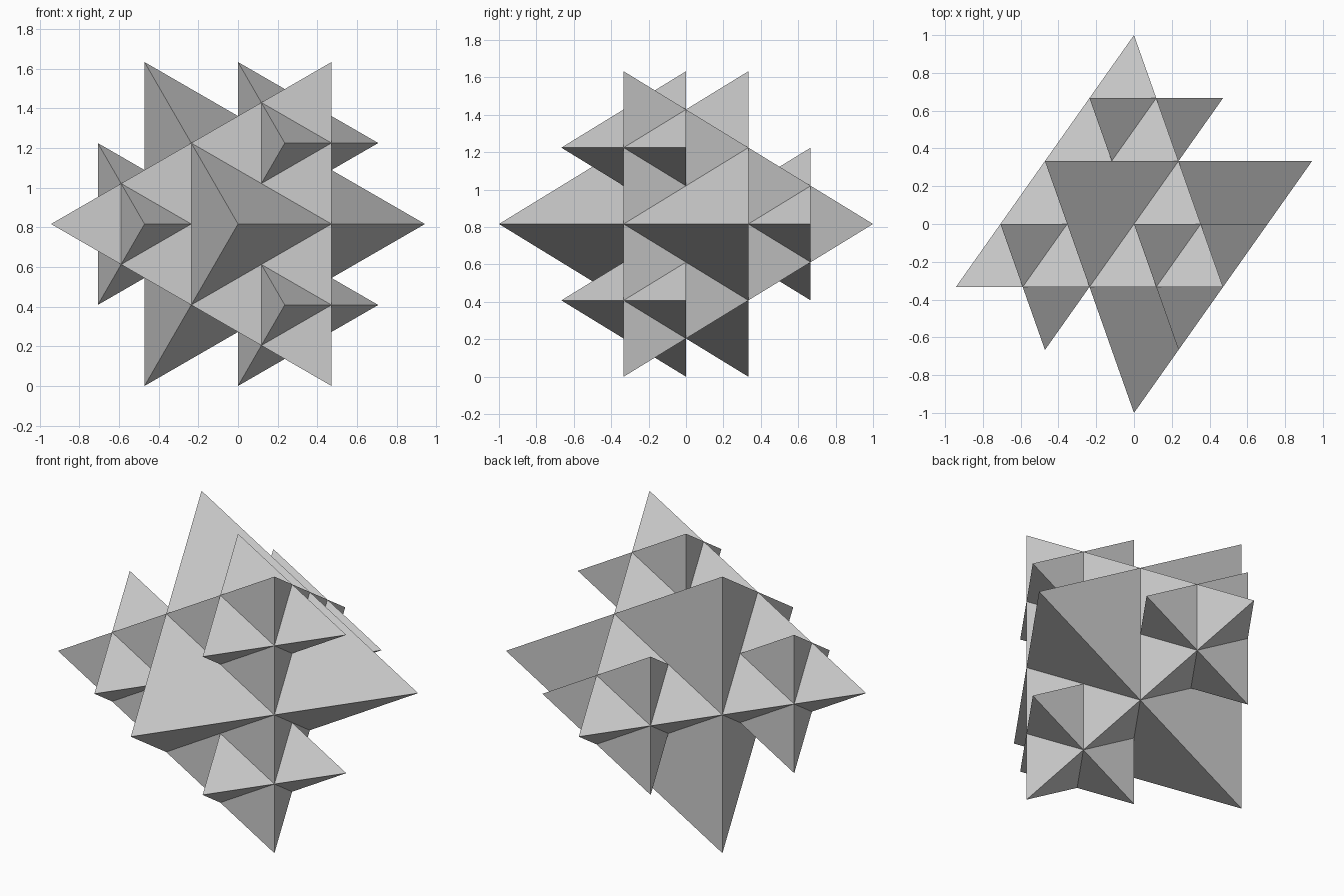
import bpy
import bmesh
from math import sin, cos, tau, sqrt
from mathutils import Vector

cube = bpy.data.objects.get("Cube")
if cube:
    bpy.data.objects.remove(cube, do_unlink=True)

# Plain grey material
grey = bpy.data.materials.new("light grey")
grey.use_nodes = True
colour = (0.604, 0.604, 0.604, 1)
grey.diffuse_color = colour
grey.node_tree.nodes["Principled BSDF"].inputs["Base Color"].default_value = colour


def sprout(triangle):
    """Raise a regular tetrahedron on the middle of a triangle.
    Returns the flat corner pieces and the raised faces."""
    a, b, c = triangle
    ab, bc, ca = (a + b) / 2, (b + c) / 2, (c + a) / 2
    normal = (b - a).cross(c - a).normalized()
    height = (ab - a).length * sqrt(2 / 3)
    tip = (a + b + c) / 3 + normal * height
    corners = [(a, ab, ca), (ab, b, bc), (ca, bc, c)]
    raised = [(ab, bc, tip), (bc, ca, tip), (ca, ab, tip)]
    return corners, raised


# Starting tetrahedron: one corner to the front, three in a ring behind
radius = 2 * sqrt(2) / 3
centre = Vector((0, 0, sqrt(2 / 3)))
front = centre + Vector((0, -1, 0))
ring = [centre + Vector((radius * cos(i * tau / 3), 1 / 3, radius * sin(i * tau / 3)))
        for i in range(3)]
growing = [tuple(ring)] + [(front, ring[i], ring[(i + 1) % 3]) for i in range(3)]


def face_outward(triangle):
    a, b, c = triangle
    outward = (b - a).cross(c - a).dot(a + b + c - 3 * centre) > 0
    return (a, b, c) if outward else (a, c, b)


growing = [face_outward(t) for t in growing]

# Two rounds of growth: only the newly raised faces sprout again
finished = []
for level in range(2):
    next_growing = []
    for triangle in growing:
        corners, raised = sprout(triangle)
        finished += corners
        next_growing += raised
    growing = next_growing

# Build the welded, flat-shaded mesh
bm = bmesh.new()
for t in finished + growing:
    bm.faces.new([bm.verts.new(p) for p in t])
bmesh.ops.remove_doubles(bm, verts=bm.verts[:], dist=0.0001)
mesh = bpy.data.meshes.new("fractal_star")
bm.to_mesh(mesh)
bm.free()
mesh.materials.append(grey)
star = bpy.data.objects.new("fractal_star", mesh)
bpy.context.collection.objects.link(star)
